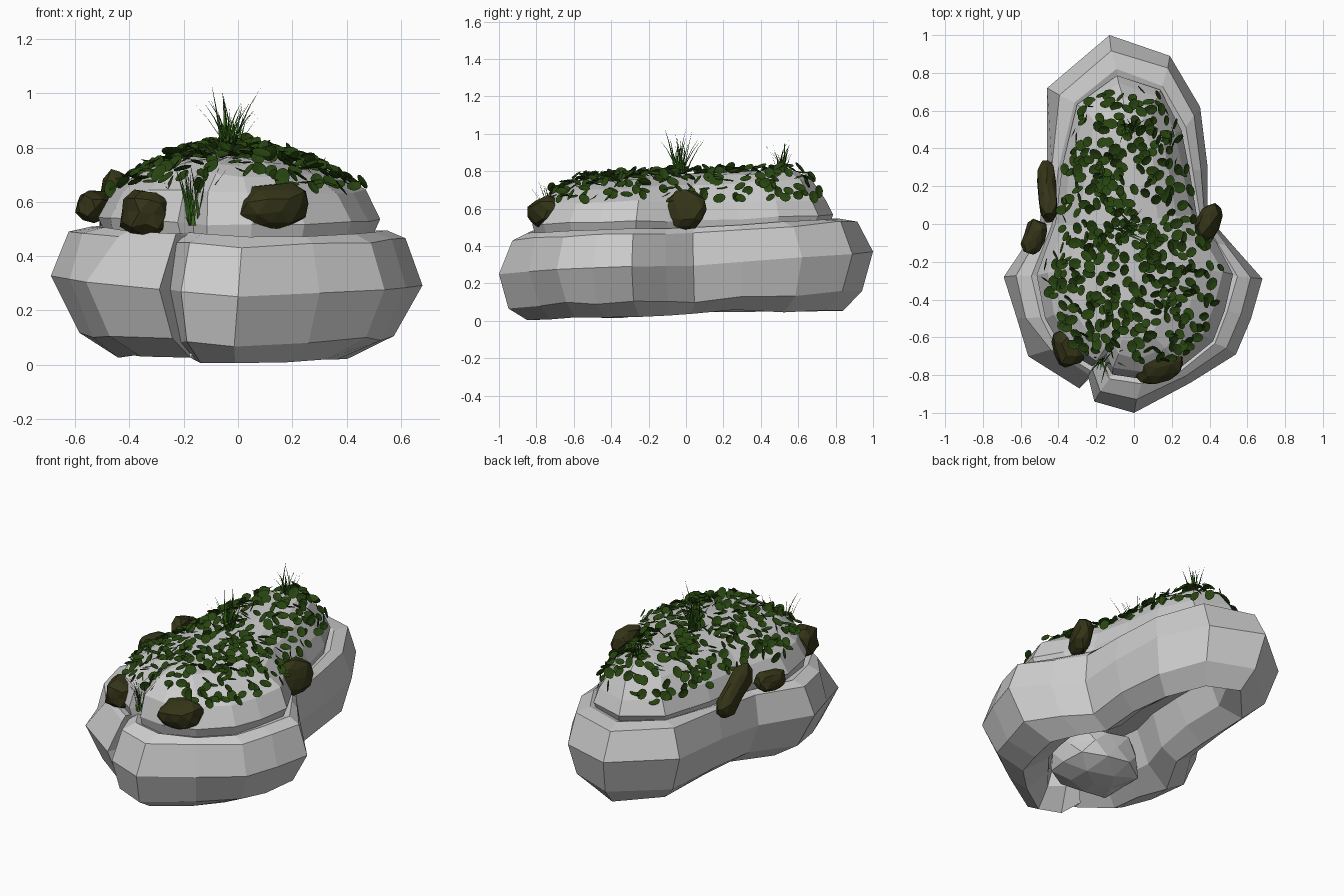
import bpy, bmesh, random
from math import sin, cos, pi, radians
from mathutils import Vector, Matrix
from mathutils.bvhtree import BVHTree

if "Cube" in bpy.data.objects:
    bpy.data.objects.remove(bpy.data.objects["Cube"])

random.seed(7)


def material(name, rgb):
    m = bpy.data.materials.new(name)
    m.diffuse_color = (*rgb, 1)
    m.use_nodes = True
    m.node_tree.nodes["Principled BSDF"].inputs["Base Color"].default_value = m.diffuse_color
    return m


LEAF = material("leaf_green", (0.02, 0.058, 0.005))
GRASS = material("grass_green", (0.035, 0.13, 0.01))
MOSS = material("mossy_stone", (0.034, 0.034, 0.009))


def finish(bm, name, mat=None, recalc=True):
    if recalc:
        bmesh.ops.recalc_face_normals(bm, faces=bm.faces[:])
    me = bpy.data.meshes.new(name)
    bm.to_mesh(me)
    bm.free()
    ob = bpy.data.objects.new(name, me)
    bpy.context.collection.objects.link(ob)
    if mat:
        me.materials.append(mat)
    return ob


# Main rock: outer (widest) and inner (upper tier) outlines, front then counter-clockwise
OUTER = [(.0, -1), (.30, -.84), (.54, -.69), (.62, -.5), (.68, -.29), (.52, -.11), (.39, .04),
         (.39, .3), (.35, .62), (.19, .89), (-.13, 1), (-.46, .72), (-.46, .3), (-.5, 0),
         (-.69, -.28), (-.62, -.5), (-.56, -.7), (-.29, -.87), (-.25, -.78), (-.21, -.94)]
INNER = [(.05, -.82), (.25, -.76), (.42, -.62), (.48, -.46), (.53, -.27), (.44, -.1), (.34, .05),
         (.30, .28), (.26, .5), (.14, .71), (-.09, .79), (-.3, .63), (-.39, .3), (-.42, 0),
         (-.52, -.27), (-.48, -.5), (-.38, -.66), (-.22, -.76), (-.17, -.72), (-.12, -.8)]

# (blend inner->outer, shrink towards spine, height, slope along y, jitter, side lift)
RINGS = [(1, .25, .30, 0, 0, 0), (1, .38, .12, .02, .015, 0), (1, .62, .04, .03, .012, 0),
         (1, .86, .10, .03, .012, .6), (1, 1, .28, .03, 0, 1), (.62, 1, .455, .03, .008, 1),
         (.12, 1, .495, .03, .006, .6), (0, .95, .48, .03, .004, .6), (0, .99, .53, .02, .006, .5),
         (0, .88, .635, .0, .008, .3), (0, .66, .725, .04, .01, 0), (0, .4, .77, .05, .008, 0),
         (0, .1, .785, .05, .004, 0)]


def ring_point(i, blend, shrink, z, slope, jit, lift):
    # the front-left lobe falls away in one long slope beside the cleft
    if 16 <= i <= 17 and .3 < blend < .9:
        blend = .3
    p = Vector(INNER[i]).lerp(Vector(OUTER[i]), blend)
    s = Vector((-.02, p.y * .6))
    p = s + (p - s) * shrink
    j = [random.uniform(-jit, jit) for _ in range(3)]
    z += slope * p.y + lift * (.08 * max(-p.x, 0) + .03 * max(p.x, 0) + .05 * max(p.y, 0))
    return (p.x + j[0], p.y + j[1], z + j[2])


bm = bmesh.new()
n = len(OUTER)
rings = [[bm.verts.new(ring_point(i, *r)) for i in range(n)] for r in RINGS]
for a, b in zip(rings, rings[1:]):
    for i in range(n):
        k = (i + 1) % n
        bm.faces.new((a[i], a[k], b[k], b[i]))
caps = [bm.faces.new(rings[0][::-1]), bm.faces.new(rings[-1])]
bmesh.ops.recalc_face_normals(bm, faces=bm.faces[:])
bmesh.ops.triangulate(bm, faces=caps)
bm.normal_update()
tree = BVHTree.FromBMesh(bm)
finish(bm, "main_rock")


def stone(name, loc, size, rot=(0, 0, 0), mat=None, box=.45):
    """Faceted boulder: squared-off icosphere with rough corners."""
    bm = bmesh.new()
    bmesh.ops.create_icosphere(bm, subdivisions=2, radius=1)
    for v in bm.verts:
        c = v.co.normalized()
        cube = c / max(abs(x) for x in c)
        v.co = c.lerp(cube, box) * random.uniform(.88, 1.03)
    bmesh.ops.dissolve_limit(bm, angle_limit=radians(12), verts=bm.verts[:], edges=bm.edges[:])
    ob = finish(bm, name, mat)
    ob.location = loc
    ob.scale = size
    ob.rotation_euler = [radians(a) for a in rot]
    return ob


# Stone inside the hollow underside
stone("underside_stone", (-.07, -.44, .155), (.25, .24, .15))

# Mossy boulders around the ledge
stone("front_right_boulder", (.13, -.745, .58), (.14, .10, .09), (10, -8, 15), MOSS, .25)
stone("front_left_boulder", (-.345, -.655, .555), (.083, .105, .09), (0, 8, 20), MOSS, .6)
stone("right_boulder", (.39, 0, .595), (.06, .115, .115), (0, -10, -20), MOSS, .35)
stone("left_slab_boulder", (-.46, .18, .59), (.052, .19, .075), (-32, 0, 4), MOSS, .6)
stone("left_small_boulder", (-.53, -.07, .585), (.058, .10, .062), (0, 15, -20), MOSS, .45)


# Creeping leaves scattered over the dome
def scatter_points(count, gap):
    pts = []
    for _ in range(9000):
        x, y = random.uniform(-.46, .45), random.uniform(-.72, .69)
        hit, nor, _, _ = tree.ray_cast(Vector((x, y, 2)), Vector((0, 0, -1)))
        if hit is None or hit.z < .635:
            continue
        if all((hit - q).length > gap for q, _ in pts):
            pts.append((hit, nor))
        if len(pts) >= count:
            break
    return pts


bm = bmesh.new()
for hit, nor in scatter_points(380, .026):
    up = (nor + Vector([random.uniform(-.65, .65) for _ in range(3)])).normalized()
    q = up.to_track_quat('Z', 'Y').to_matrix()
    q = q @ Matrix.Rotation(random.uniform(0, 2 * pi), 3, 'Z')
    size = random.uniform(.029, .038)
    c = hit + nor * random.uniform(.01, .034)
    mid = bm.verts.new(c - up * .005)
    rim = [bm.verts.new(c + q @ Vector((cos(a) * size, sin(a) * size * .78, 0)))
           for a in (k * pi / 5 for k in range(10))]
    for k in range(10):
        bm.faces.new((mid, rim[k], rim[(k + 1) % 10]))
finish(bm, "creeping_leaves", LEAF, recalc=False)


# Grass tufts: thin tapering blades that bend outward
def tuft(name, x, y, length, blades, lean=(0, 0)):
    base = tree.ray_cast(Vector((x, y, 2)), Vector((0, 0, -1)))[0]
    bm = bmesh.new()
    for _ in range(blades):
        a = random.uniform(0, 2 * pi)
        out = Vector((cos(a) + lean[0], sin(a) + lean[1], 0))
        side = Vector((-sin(a), cos(a), 0))
        ln, spread = length * random.uniform(.5, 1), random.uniform(.1, .75)
        root = base + Vector((random.uniform(-.025, .025), random.uniform(-.025, .025), -.01))
        prev = None
        for t in (0, .35, .7, 1):
            p = root + out * (spread * ln * (.6 * t + .25 * t * t))
            p.z += ln * t * (1 - .2 * spread * t)
            w = .0065 * (1 - t) + .0004
            cur = [bm.verts.new(p - side * w), bm.verts.new(p + side * w)]
            if prev:
                bm.faces.new((prev[0], prev[1], cur[1], cur[0]))
            prev = cur
    finish(bm, name, GRASS, recalc=False)


tuft("grass_middle", -.04, -.03, .28, 24)
tuft("grass_back", -.02, .51, .2, 20)
tuft("grass_front", -.16, -.72, .27, 26, (0, .1))
